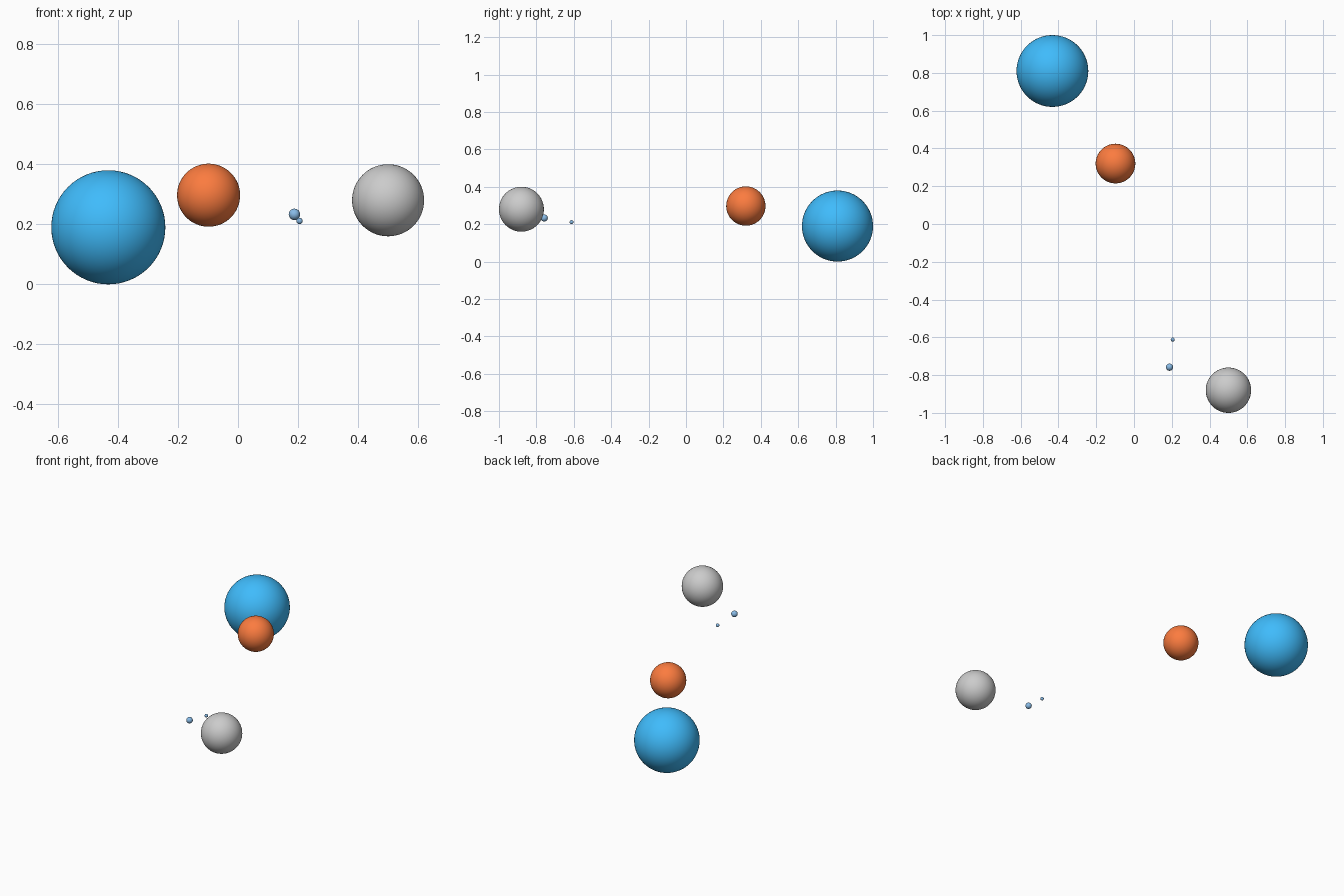
import bpy

if "Cube" in bpy.data.objects:
    bpy.data.objects.remove(bpy.data.objects["Cube"])


def material(name, rgb):
    mat = bpy.data.materials.new(name)
    mat.diffuse_color = (*rgb, 1.0)
    mat.use_nodes = True
    mat.node_tree.nodes["Principled BSDF"].inputs["Base Color"].default_value = mat.diffuse_color
    return mat


def ball(name, centre, radius, mat=None):
    bpy.ops.mesh.primitive_uv_sphere_add(
        segments=64, ring_count=32, radius=radius, location=centre)
    obj = bpy.context.object
    obj.name = name
    bpy.ops.object.shade_smooth()
    if mat:
        obj.data.materials.append(mat)
    return obj


blue = material("blue", (0.05, 0.5, 0.97))
red = material("red", (0.97, 0.2, 0.05))
soft_blue = material("soft_blue", (0.25, 0.5, 0.8))

# Three main balls
ball("large_blue_ball", (-0.432, 0.81, 0.19), 0.19, blue)
ball("red_ball", (-0.098, 0.32, 0.297), 0.105, red)
ball("grey_ball", (0.50, -0.88, 0.28), 0.12)

# Two small balls beside the grey one
ball("small_ball", (0.188, -0.758, 0.233), 0.019, soft_blue)
ball("tiny_ball", (0.205, -0.612, 0.211), 0.0105, soft_blue)
